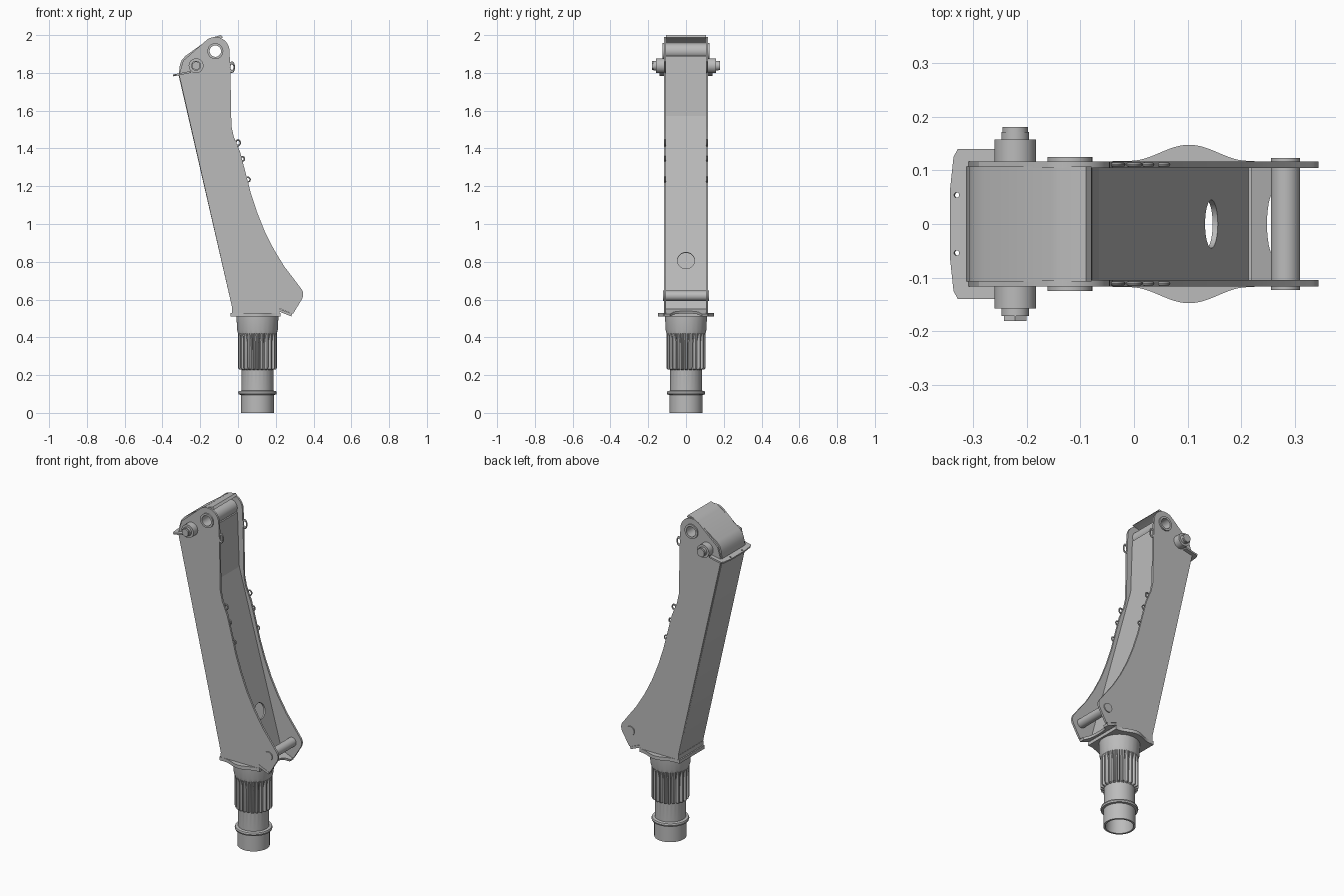
import bpy
import math
from mathutils import Matrix, Vector

if "Cube" in bpy.data.objects:
    bpy.data.objects.remove(bpy.data.objects["Cube"], do_unlink=True)

grey = bpy.data.materials.new("cast_grey")
grey.use_nodes = True
grey.diffuse_color = (0.5, 0.5, 0.5, 1)
grey.node_tree.nodes["Principled BSDF"].inputs["Base Color"].default_value = (0.5, 0.5, 0.5, 1)


def finish(obj, smooth=True):
    obj.data.materials.clear()
    obj.data.materials.append(grey)
    if smooth:
        bpy.ops.object.select_all(action='DESELECT')
        obj.select_set(True)
        bpy.context.view_layer.objects.active = obj
        bpy.ops.object.shade_smooth_by_angle(angle=math.radians(30))
    return obj


def frame(origin, u, v):
    """Placement matrix for a flat outline with in-plane axes u and v."""
    u, v = Vector(u).normalized(), Vector(v).normalized()
    m = Matrix((u, v, u.cross(v))).transposed().to_4x4()
    m.translation = Vector(origin)
    return m


def arc(cx, cy, r, a0=0, a1=360, n=32):
    full = abs(a1 - a0) == 360
    count = n if full else n + 1
    angles = [math.radians(a0 + (a1 - a0) * i / n) for i in range(count)]
    return [(cx + r * math.cos(a), cy + r * math.sin(a)) for a in angles]


def plate(name, loops, thickness, matrix):
    """Flat plate from an outline and optional hole loops."""
    curve = bpy.data.curves.new(name + "_outline", 'CURVE')
    curve.dimensions = '2D'
    curve.fill_mode = 'BOTH'
    curve.extrude = thickness / 2
    for loop in loops:
        s = curve.splines.new('POLY')
        s.points.add(len(loop) - 1)
        for p, (x, y) in zip(s.points, loop):
            p.co = (x, y, 0, 1)
        s.use_cyclic_u = True
    temp = bpy.data.objects.new(name + "_temp", curve)
    bpy.context.collection.objects.link(temp)
    bpy.context.view_layer.update()
    mesh = bpy.data.meshes.new_from_object(temp.evaluated_get(bpy.context.evaluated_depsgraph_get()))
    bpy.data.objects.remove(temp, do_unlink=True)
    obj = bpy.data.objects.new(name, mesh)
    bpy.context.collection.objects.link(obj)
    obj.matrix_world = matrix
    return finish(obj)


def lathe(name, rings, matrix, n=96):
    """Closed ring profile of (radius, groove radius, height); grooves alternate every two steps."""
    verts, faces = [], []
    for r, g, z in rings:
        for i in range(n):
            a, rad = 2 * math.pi * i / n, (r if i % 4 < 2 else g)
            verts.append((rad * math.cos(a), rad * math.sin(a), z))
    m = len(rings)
    for k in range(m):
        for i in range(n):
            j, q = (i + 1) % n, (k + 1) % m
            faces.append((k * n + i, k * n + j, q * n + j, q * n + i))
    mesh = bpy.data.meshes.new(name)
    mesh.from_pydata(verts, [], faces)
    obj = bpy.data.objects.new(name, mesh)
    bpy.context.collection.objects.link(obj)
    obj.matrix_world = matrix
    return finish(obj)


def rod(name, x, z, r, y0, y1, sides=32):
    bpy.ops.mesh.primitive_cylinder_add(vertices=sides, radius=r, depth=abs(y1 - y0),
                                        location=(x, (y0 + y1) / 2, z), rotation=(math.pi / 2, 0, 0))
    obj = bpy.context.object
    obj.name = name
    return finish(obj)


def side_on(y):
    return frame((0, y, 0), (1, 0, 0), (0, 0, 1))


def flat(z):
    return frame((0, 0, z), (1, 0, 0), (0, 1, 0))


EYE = (-0.12, 1.915)
SHAFT_X = 0.103

# Side plates with the top eye
side = [(-0.03, 0.553), (-0.312, 1.79), (-0.29, 1.865)]
side += arc(*EYE, 0.075, 125, 0, 14)
side += [(-0.04, 1.8), (-0.035, 1.52), (-0.022, 1.46), (0.01, 1.385), (0.038, 1.28),
         (0.066, 1.17), (0.1, 1.065), (0.142, 0.96), (0.19, 0.865), (0.245, 0.775), (0.295, 0.71)]
side += arc(0.295, 0.627, 0.05, 45, -30, 8)
side += [(0.292, 0.525), (0.28, 0.527), (0.22, 0.553)]
for label, s in (("right", -1), ("left", 1)):
    plate(label + "_side_plate", [side, arc(*EYE, 0.031)], 0.012, side_on(s * 0.111))

# Back web folded over the top as a cap
path = [(-0.03, 0.553), (-0.314, 1.785), (-0.308, 1.84), (-0.298, 1.868), (-0.278, 1.89),
        (-0.155, 1.978), (-0.138, 1.987), (-0.09, 2.0)]
inner = [(x + 0.011, z - 0.012) for x, z in reversed(path)]
plate("back_web_and_cap", [path + inner], 0.214, side_on(0))

# Front web: sloped lower panel with access hole, and steep upper panel
knee, foot, top = Vector((-0.07, 0, 1.57)), Vector((0.21, 0, 0.55)), Vector((-0.082, 0, 1.89))
for name, a, b, hole in (("lower_front_web", foot, knee, [arc(0, 0.265, 0.045)]),
                         ("upper_front_web", knee, top, [])):
    length = (b - a).length
    box = [(-0.106, 0), (0.106, 0), (0.106, length), (-0.106, length)]
    plate(name, [box] + hole, 0.01, frame(a, (0, 1, 0), b - a))

# Top eye tube and its raised rims
lathe("top_eye_tube", [(r, r, y) for r, y in ((0.03, -0.125), (0.042, -0.125), (0.042, 0.125), (0.03, 0.125))],
      frame((EYE[0], 0, EYE[1]), (1, 0, 0), (0, 0, 1)))

# Trunnion pins beside the cap
for label, s in (("right", -1), ("left", 1)):
    rod(label + "_trunnion_boss", -0.222, 1.838, 0.039, s * 0.1, s * 0.158)
    rod(label + "_trunnion_pin", -0.222, 1.838, 0.026, s * 0.15, s * 0.172)
    rod(label + "_trunnion_tip", -0.222, 1.838, 0.024, s * 0.17, s * 0.181, 6 if s < 0 else 32)

# Rear lip with two bolt holes
lip = [(-0.255, -0.14), (-0.335, -0.14), (-0.343, -0.125), (-0.35, -0.06),
       (-0.35, 0.06), (-0.343, 0.125), (-0.335, 0.14), (-0.255, 0.14)]
lip_holes = [arc(-0.337, s * 0.054, 0.005, n=12) for s in (-1, 1)]
for_lip = frame((0, 0, 1.855), (1, 0, 0.2), (0, 1, 0))
plate("rear_lip", [lip] + lip_holes, 0.01, for_lip)

# Lower cross pin
rod("lower_cross_pin", 0.283, 0.62, 0.027, -0.123, 0.123)

# Base slab, bulged flange and notched front lip
bore = arc(SHAFT_X, 0, 0.07)
slab = [(-0.032, -0.117), (0.22, -0.117), (0.22, 0.117), (-0.032, 0.117)]
plate("base_slab", [slab, bore], 0.03, flat(0.54))
bulge = []
for i in range(25):
    t = i / 24
    bulge.append((SHAFT_X - 0.11 + 0.22 * t, 0.118 + 0.03 * math.sin(math.pi * t) ** 2))
edge = [(-0.04, 0.118)] + bulge + [(0.225, 0.118)]
flange = edge + [(x, -y) for x, y in reversed(edge)]
plate("base_flange", [flange, bore], 0.02, flat(0.52))
notch = [(-0.117, 0), (0.117, 0), (0.117, 0.075), (0.085, 0.075)]
notch += [(0.07 * math.cos(a), 0.055 - 0.022 * math.sin(a)) for a in (math.pi * i / 10 for i in range(11))]
notch += [(-0.085, 0.075), (-0.117, 0.075)]
plate("base_front_lip", [notch], 0.014, frame((0.215, 0, 0.545), (0, 1, 0), (0.07, 0, -0.028)))

# Hollow splined shaft with collar
plain = [(0.076, 0), (0.087, 0), (0.087, 0.095), (0.099, 0.097), (0.102, 0.106), (0.099, 0.115),
         (0.084, 0.118), (0.084, 0.228)]
rings = [(r, r, z) for r, z in plain]
rings += [(0.101, 0.085, 0.232), (0.103, 0.085, 0.24), (0.103, 0.086, 0.37), (0.103, 0.102, 0.42)]
rings += [(r, r, z) for r, z in ((0.108, 0.44), (0.111, 0.51), (0.07, 0.512), (0.07, 0.1))]
lathe("splined_shaft", rings, frame((SHAFT_X, 0, 0), (1, 0, 0), (0, 1, 0)))

# Hose clips along the front edges
for i, (x, z, stretch) in enumerate(((-0.032, 1.83, 1.9), (0.0, 1.43, 1.2), (0.022, 1.345, 1), (0.052, 1.235, 1))):
    for label, s in (("right", -1), ("left", 1)):
        bpy.ops.mesh.primitive_torus_add(major_segments=20, minor_segments=8, major_radius=0.012,
                                         minor_radius=0.004, location=(x, s * 0.111, z),
                                         rotation=(math.pi / 2, 0, 0))
        clip = bpy.context.object
        clip.name = f"{label}_hose_clip_{i + 1}"
        clip.scale.y = stretch
        finish(clip)
